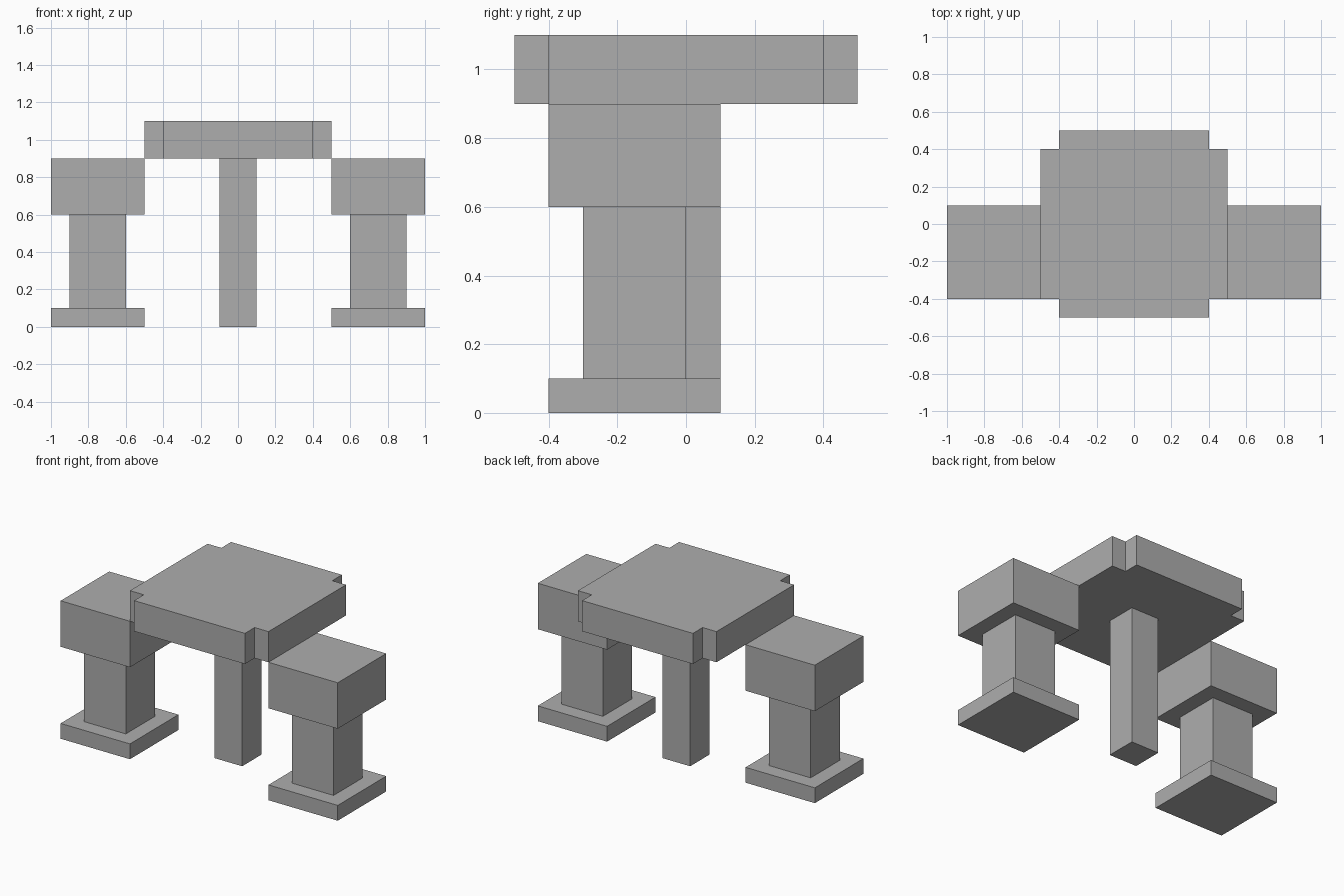
import bpy
import bmesh

default_cube = bpy.data.objects.get("Cube")
if default_cube:
    bpy.data.objects.remove(default_cube, do_unlink=True)

# Single plain grey material
GREY = (0.42, 0.42, 0.42, 1.0)
grey = bpy.data.materials.new("plain grey")
grey.use_nodes = True
grey.diffuse_color = GREY
grey.node_tree.nodes["Principled BSDF"].inputs["Base Color"].default_value = GREY


def prism(name, outline, bottom, top):
    """Extrude a flat outline from bottom to top."""
    bm = bmesh.new()
    face = bm.faces.new([bm.verts.new((x, y, bottom)) for x, y in outline])
    extruded = bmesh.ops.extrude_face_region(bm, geom=[face])["geom"]
    verts = [g for g in extruded if isinstance(g, bmesh.types.BMVert)]
    bmesh.ops.translate(bm, verts=verts, vec=(0, 0, top - bottom))
    bmesh.ops.recalc_face_normals(bm, faces=bm.faces)
    mesh = bpy.data.meshes.new(name)
    bm.to_mesh(mesh)
    bm.free()
    mesh.materials.append(grey)
    obj = bpy.data.objects.new(name, mesh)
    bpy.context.collection.objects.link(obj)
    return obj


def block(name, x, y, half, bottom, top):
    """Square block centred on x, y."""
    corners = [(-1, -1), (1, -1), (1, 1), (-1, 1)]
    return prism(name, [(x + half * a, y + half * b) for a, b in corners], bottom, top)


# Table top with a square notch in each corner
HALF, INNER = 0.5, 0.4
quarter = [(HALF, INNER), (INNER, INNER), (INNER, HALF)]
outline = []
for turn in range(4):
    outline += quarter
    quarter = [(-y, x) for x, y in quarter]
prism("table_top", outline, 0.9, 1.1)

# Central table post
block("table_post", 0, 0, 0.1, 0, 0.9)

# A pedestal stool on each side, set slightly forward
for side, sign in (("left", 1), ("right", -1)):
    x, y = sign * 0.75, -0.15
    block(side + "_stool_base", x, y, 0.25, 0, 0.1)
    block(side + "_stool_column", x, y, 0.15, 0.1, 0.6)
    block(side + "_stool_seat", x, y, 0.25, 0.6, 0.9)
